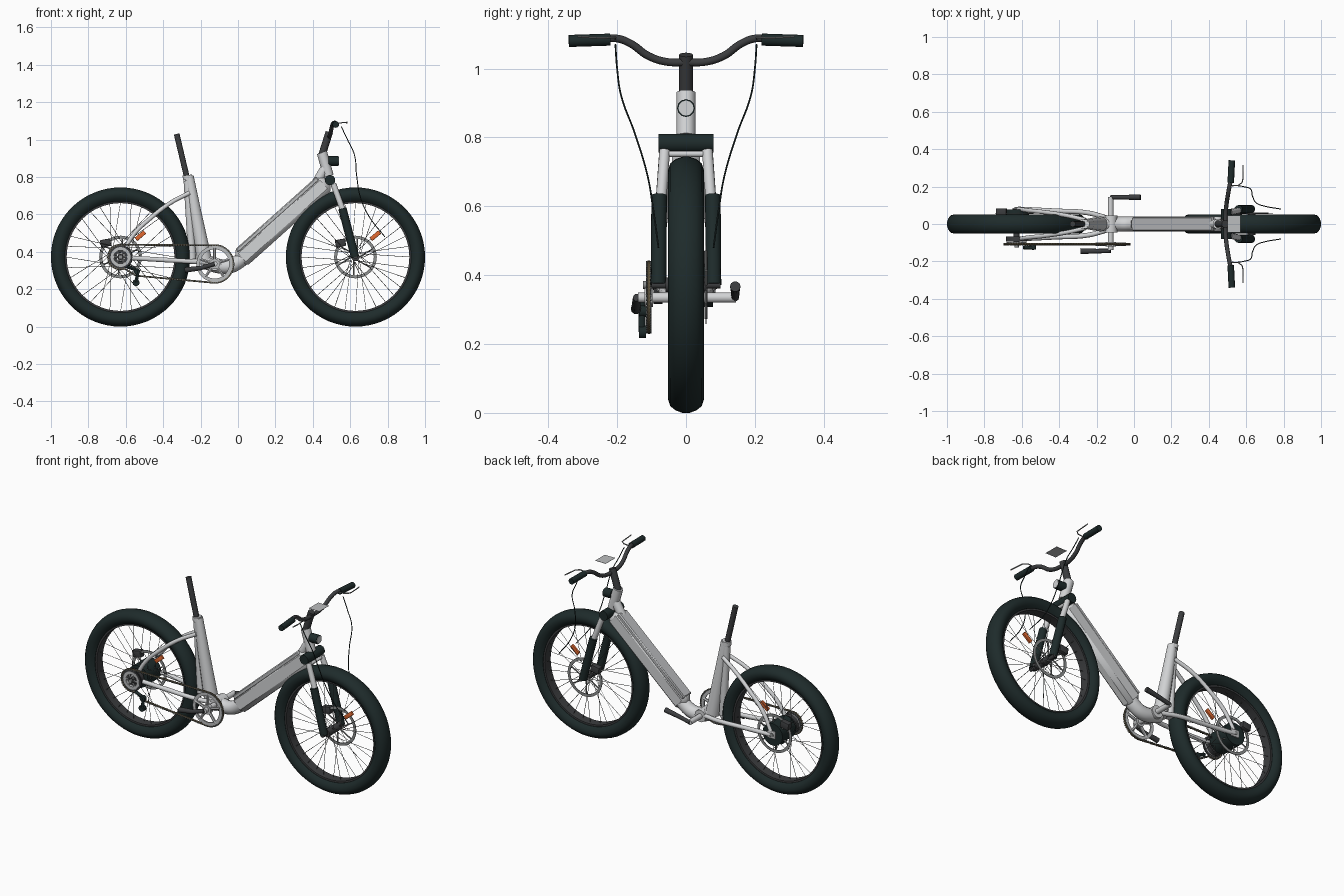
import bpy, bmesh
from math import sin, cos, pi, radians
from mathutils import Vector, Matrix

if "Cube" in bpy.data.objects:
    bpy.data.objects.remove(bpy.data.objects["Cube"])


def material(name, r, g, b):
    m = bpy.data.materials.new(name)
    m.use_nodes = True
    m.diffuse_color = (r, g, b, 1)
    m.node_tree.nodes["Principled BSDF"].inputs["Base Color"].default_value = (r, g, b, 1)
    return m


RUBBER = material("dark_rubber", .013, .024, .024)
SILVER = material("silver_paint", .65, .66, .67)
COVER = material("cover_grey", .5, .51, .52)
CHARCOAL = material("charcoal", .045, .047, .05)
STEEL = material("steel", .27, .28, .28)
SPOKE = material("spoke_grey", .13, .14, .14)
CHAIN = material("chain_brass", .14, .11, .06)
ORANGE = material("reflector_orange", .75, .14, .03)

WX, WZ, R = .628, .372, .372
BB = (-.125, .335)


def finish(ob, mat):
    ob.data.materials.append(mat)
    bpy.ops.object.select_all(action='DESELECT')
    ob.select_set(True)
    bpy.context.view_layer.objects.active = ob
    bpy.ops.object.shade_smooth_by_angle(angle=radians(40))


def from_bmesh(name, bm, mat):
    bmesh.ops.recalc_face_normals(bm, faces=bm.faces)
    me = bpy.data.meshes.new(name)
    bm.to_mesh(me)
    bm.free()
    ob = bpy.data.objects.new(name, me)
    bpy.context.collection.objects.link(ob)
    finish(ob, mat)


def tubes(name, paths, r, mat, res=3, smooth=False, radii=None):
    """Round tubes along one or more 3D paths, joined in one mesh."""
    cu = bpy.data.curves.new(name, 'CURVE')
    cu.dimensions = '3D'
    cu.bevel_depth, cu.bevel_resolution, cu.use_fill_caps = r, res, True
    for path in paths:
        if smooth:
            s = cu.splines.new('BEZIER')
            s.bezier_points.add(len(path) - 1)
            for p, co in zip(s.bezier_points, path):
                p.co = co
                p.handle_left_type = p.handle_right_type = 'AUTO'
            s.resolution_u = 8
        else:
            s = cu.splines.new('POLY')
            s.points.add(len(path) - 1)
            for i, co in enumerate(path):
                s.points[i].co = (*co, 1)
                s.points[i].radius = radii[i] if radii else 1
    ob = bpy.data.objects.new(name, cu)
    bpy.context.collection.objects.link(ob)
    bpy.ops.object.select_all(action='DESELECT')
    ob.select_set(True)
    bpy.context.view_layer.objects.active = ob
    bpy.ops.object.convert(target='MESH')
    finish(bpy.context.object, mat)


def ring(name, x, z, profile, mat, n=48):
    """Closed (radius, y) profile turned about a sideways axle at x, z."""
    bm = bmesh.new()
    loops = [[bm.verts.new((x + r * cos(a), y, z + r * sin(a))) for r, y in profile]
             for a in (2 * pi * i / n for i in range(n))]
    k = len(profile)
    for i in range(n):
        a, b = loops[i], loops[(i + 1) % n]
        for j in range(k):
            bm.faces.new((a[j], a[(j + 1) % k], b[(j + 1) % k], b[j]))
    from_bmesh(name, bm, mat)


def flat_ring(name, x, z, r0, r1, y0, y1, mat, n=40):
    ring(name, x, z, [(r0, y0), (r1, y0), (r1, y1), (r0, y1)], mat, n)


def axle(name, x, z, y0, y1, r, mat, res=5):
    tubes(name, [[(x, y0, z), (x, y1, z)]], r, mat, res)


def box(name, co, size, mat, tilt=0, bevel=.004, segments=2):
    """Bevelled box, turned by tilt degrees about the sideways axis."""
    bm = bmesh.new()
    bmesh.ops.create_cube(bm, size=1)
    bmesh.ops.scale(bm, vec=size, verts=bm.verts)
    if bevel:
        bmesh.ops.bevel(bm, geom=bm.edges[:], offset=bevel, segments=segments, affect='EDGES', profile=.5)
    bmesh.ops.transform(bm, verts=bm.verts, matrix=Matrix.Translation(co) @ Matrix.Rotation(radians(-tilt), 4, 'Y'))
    from_bmesh(name, bm, mat)


def polar(x, z, r, deg, y):
    a = radians(deg)
    return (x + r * cos(a), y, z + r * sin(a))


def both(path):
    """A path and its copy on the other side of the bike."""
    return [path, [(x, -y, z) for x, y, z in path]]


# Wheels, discs, calipers and reflectors
half = [(.298, .03), (.312, .044), (.333, .052), (.352, .046), (.365, .03), (R, .01)]
tyre = half + [(r, -y) for r, y in reversed(half)]
for side, x in (("rear", -WX), ("front", WX)):
    ring(side + "_tyre", x, WZ, tyre, RUBBER, 64)
    flat_ring(side + "_rim", x, WZ, .288, .304, -.028, .028, CHARCOAL, 64)
    hub = .062 if side == "rear" else .028
    spokes = []
    for i in range(32):
        a, s = i * 360 / 32, (-1) ** i
        swing = 40 * (1 if i % 4 < 2 else -1)
        spokes.append([polar(x, WZ, hub, a + swing, s * .03), polar(x, WZ, .292, a, s * .006)])
    tubes(side + "_spokes", spokes, .0014, SPOKE, 0)
    flat_ring(side + "_brake_disc", x, WZ, .098, .114, .056, .06, STEEL)
    tubes(side + "_disc_arms", [[polar(x, WZ, .02, a, .058), polar(x, WZ, .1, a + 25, .058)]
                                for a in range(0, 360, 60)], .004, STEEL, 1)
    box(side + "_brake_caliper", (x - .08, .066, WZ + .075), (.055, .035, .04), CHARCOAL, 10)
    box(side + "_reflector", (x + .106, 0, WZ + .114), (.062, .013, .023), ORANGE, 40, .002)
axle("front_hub", WX, WZ, -.06, .06, .022, CHARCOAL)
axle("front_axle", WX, WZ, -.1, .1, .011, CHARCOAL)
axle("motor_hub", -WX, WZ, -.05, .078, .066, RUBBER, 7)
axle("rear_axle", -WX, WZ, -.125, .09, .012, STEEL)

# Frame: faceted down tube with a wide cover, elbow and bottom bracket
low, high = Vector((.005, 0, .355)), Vector((.475, 0, .775))
mid, along = (low + high) / 2, high - low
box("down_tube", mid, (along.length, .08, .104), SILVER, 41.8, .022, 1)
up = Vector((-along.z, 0, along.x)).normalized()
box("battery_cover", mid + up * .044, (along.length - .05, .074, .026), COVER, 41.8, .006, 1)
tubes("frame_elbow", [[(-.17, 0, .345), (-.11, 0, .325), (-.05, 0, .322), (.0, 0, .345), (.05, 0, .39)]],
      .039, SILVER, 4, True)
axle("bottom_bracket", *BB, -.045, .045, .036, SILVER)

# Tapered seat tube, its rear rib, and the seat post
tubes("seat_tube", [[(-.262, 0, .805), (-.23, 0, .62), (-.178, 0, .35)]], .04, SILVER, 4, radii=[.62, .8, 1])
tubes("seat_tube_rib", [[(-.27, 0, .78), (-.245, 0, .36)]], .022, SILVER, 3)
tubes("seat_clamp", [[(-.268, 0, .785), (-.271, 0, .81)]], .027, SILVER)
tubes("seat_post", [[(-.262, 0, .75), (-.328, 0, 1.03)]], .016, CHARCOAL)

# Stays and dropouts
tubes("seat_stays", both([(-.26, .022, .715), (-.36, .045, .662), (-.47, .062, .578), (-.56, .072, .49),
                          (-.618, .08, .39)]), .0115, SILVER, 3, True)
tubes("chain_stays", both([(-.15, .035, .34), (-.25, .06, .348), (-.42, .07, .358), (-.62, .08, .37)]),
      .013, SILVER, 3, True)
for s in (-1, 1):
    box("dropout", (-.625, s * .082, WZ), (.05, .008, .045), SILVER, 0, .003)

# Head tube, headlight, crown and suspension fork
tubes("head_tube", [[(.484, 0, .805), (.449, 0, .93)]], .028, SILVER, 4)
tubes("head_gusset", [[(.40, 0, .735), (.468, 0, .85)]], .026, SILVER, 4)
tubes("headlight", [[(.485, 0, .885), (.536, 0, .885)]], .026, RUBBER, 4)
tubes("headlight_lens", [[(.53, 0, .885), (.539, 0, .885)]], .022, SILVER, 4)
axle("fork_crown", .492, .783, -.08, .08, .028, RUBBER)
tubes("fork_crown_bridge", [[(.513, -.07, .752), (.513, .07, .752)]], .009, SILVER)
tubes("fork_stanchions", both([(.51, .062, .762), (.565, .073, .61)]), .016, SILVER)
tubes("fork_lowers", both([(.558, .078, .632), (.626, .08, .372)]), .0225, RUBBER, 4)

# Stem, handlebar, grips, levers, display and cables
tubes("stem", [[(.45, 0, .92), (.488, 0, 1.04)]], .02, CHARCOAL, 4)
arm = [(.49, .06, 1.02), (.495, .11, 1.037), (.503, .16, 1.072), (.51, .2, 1.087), (.518, .24, 1.085),
       (.522, .33, 1.08)]
bar = [(x, -y, z) for x, y, z in reversed(arm)] + [(.488, 0, 1.018)] + arm
tubes("handlebar", [bar], .0115, CHARCOAL, 3, True)
tubes("grips", both([(.517, .22, 1.084), (.523, .34, 1.08)]), .0175, RUBBER, 4)
tubes("brake_levers", both([(.525, .205, 1.087), (.556, .205, 1.09), (.578, .222, 1.09), (.582, .24, 1.088),
                            (.583, .315, 1.093)]), .0032, STEEL, 1)
box("display_plate", (.535, 0, 1.08), (.07, .09, .0012), COVER, 0, 0)
tubes("brake_cables", both([(.552, .205, 1.07), (.585, .2, 1.0), (.622, .188, .92), (.634, .148, .81),
                            (.655, .112, .69), (.7, .095, .59), (.785, .08, .48)]), .0026, RUBBER, 1, True)

# Cranks and chainring
CY = -.108
axle("crank_axle", *BB, -.14, .145, .015, SILVER)
for side, reach in (("right", [(-.125, -.143, .335), (-.2, -.145, .313), (-.285, -.145, .302)]),
                    ("left", [(-.125, .143, .335), (-.05, .143, .352), (.035, .143, .367)])):
    tubes(side + "_crank", [reach], .014, CHARCOAL, radii=[.8, .9, 1.1])
flat_ring("chainring", *BB, .078, .097, CY - .004, CY + .004, COVER)
tubes("chainring_arms", [[polar(*BB, .01, a, CY), polar(*BB, .085, a, CY)] for a in range(18, 378, 72)],
      .0085, COVER, 1)
axle("chainring_boss", *BB, CY - .012, CY + .012, .028, COVER)

# Cassette: dark outer cog, pale carrier with spokes, dark core
flat_ring("cassette_cog", -WX, WZ, .05, .063, CY - .003, CY + .003, CHARCOAL, 32)
flat_ring("cassette_carrier", -WX, WZ, .036, .053, CY - .005, CY + .012, COVER, 32)
flat_ring("cassette_inner_cogs", -WX, WZ, .025, .056, CY + .014, CY + .04, CHARCOAL, 32)
tubes("cassette_spokes", [[polar(-WX, WZ, .01, a, CY), polar(-WX, WZ, .04, a, CY)] for a in range(0, 360, 60)],
      .005, COVER, 1)
axle("cassette_core", -WX, WZ, CY - .008, -.05, .016, CHARCOAL)
tubes("derailleur_cage", [[(-.59, -.125, .32), (-.535, -.128, .3), (-.545, -.128, .235)]], .01, RUBBER)
axle("jockey_wheel", -.545, .235, -.136, -.116, .019, RUBBER, 3)
axle("guide_wheel", -.54, .295, -.136, -.116, .017, RUBBER, 3)

# Chain: a thin band with regularly spaced pins
path = [polar(-WX, WZ, .066, a, CY) for a in range(85, 291, 12)]
path += [(-.545, CY, .272)] + [polar(*BB, .101, a, CY) for a in range(-100, 86, 12)]
path.append(path[0])
tubes("chain_band", [path], .0055, CHAIN, 1)
pins = []
for a, b in zip(path, path[1:]):
    a, b = Vector(a), Vector(b)
    n = max(1, round((b - a).length / .014))
    for i in range(n):
        p = a.lerp(b, i / n)
        pins.append([p - Vector((0, .0075, 0)), p + Vector((0, .0075, 0))])
tubes("chain_pins", pins, .0042, SPOKE, 1)
